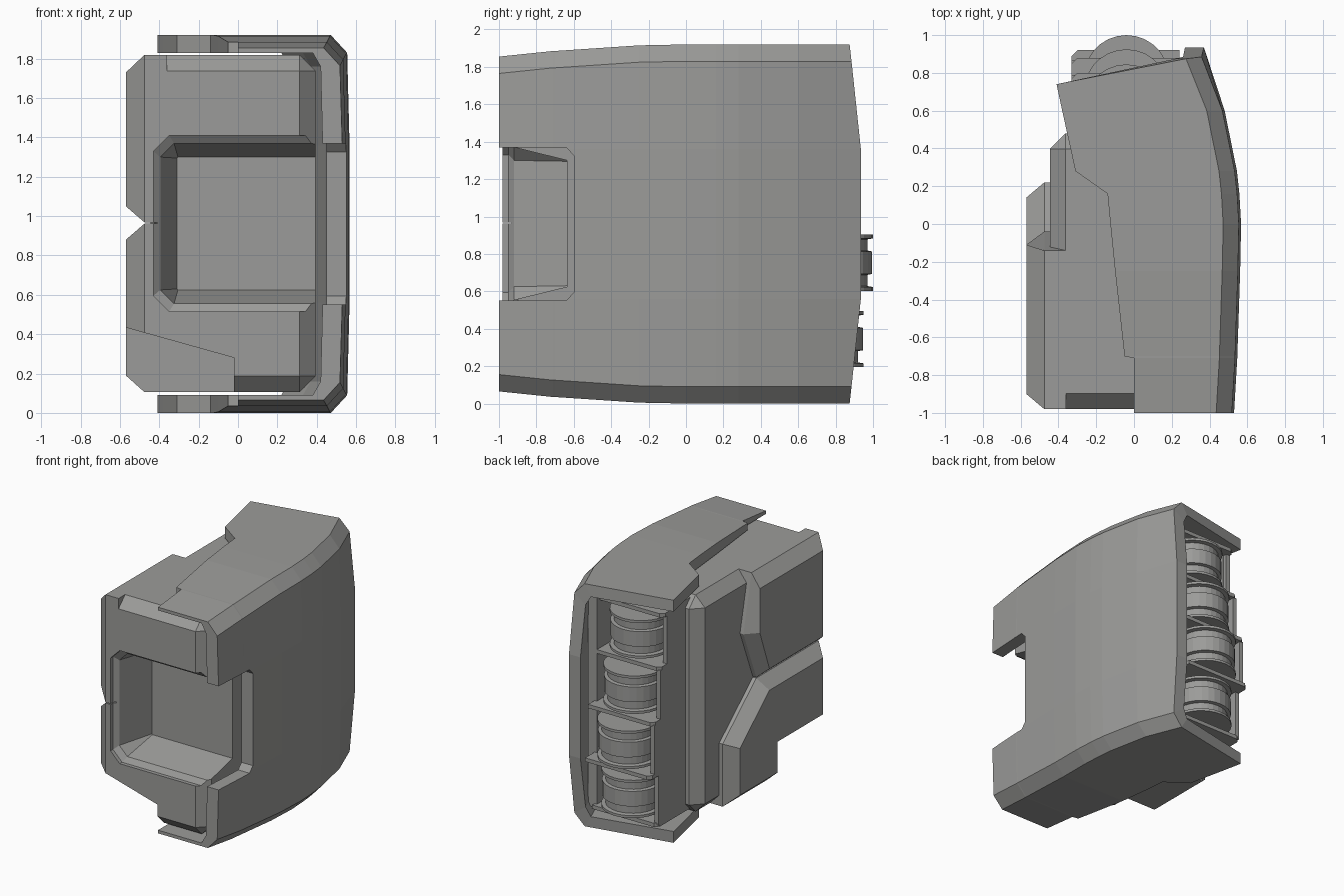
import bpy, bmesh, math

cube = bpy.data.objects.get("Cube")
if cube:
    bpy.data.objects.remove(cube)

grey = bpy.data.materials.new("plain grey")
grey.use_nodes = True
grey.diffuse_color = (0.33, 0.33, 0.32, 1)
grey.node_tree.nodes["Principled BSDF"].inputs["Base Color"].default_value = (0.33, 0.33, 0.32, 1)


def finish(name, bm):
    bmesh.ops.recalc_face_normals(bm, faces=bm.faces)
    mesh = bpy.data.meshes.new(name)
    bm.to_mesh(mesh)
    bm.free()
    mesh.materials.append(grey)
    ob = bpy.data.objects.new(name, mesh)
    bpy.context.collection.objects.link(ob)
    return ob


def loft(name, rings):
    """Skin closed rings of equal length and cap both ends."""
    bm = bmesh.new()
    rows = [[bm.verts.new(p) for p in ring] for ring in rings]
    n = len(rows[0])
    for a, b in zip(rows, rows[1:]):
        for i in range(n):
            j = (i + 1) % n
            bm.faces.new((a[i], a[j], b[j], b[i]))
    bm.faces.new(rows[0])
    bm.faces.new(rows[-1])
    return finish(name, bm)


def box(name, x0, x1, y0, y1, z0, z1, chamfer=0):
    ob = loft(name, [[(x0, y0, z), (x1, y0, z), (x1, y1, z), (x0, y1, z)] for z in (z0, z1)])
    if chamfer:
        mod = ob.modifiers.new("chamfer", 'BEVEL')
        mod.width, mod.segments = chamfer, 1
    return ob


def cut(ob, cutter):
    mod = ob.modifiers.new("cut", 'BOOLEAN')
    mod.operation, mod.solver, mod.object = 'DIFFERENCE', 'EXACT', cutter
    cutter.hide_render = True
    cutter.hide_set(True)


# Curved C-shaped outer shell: y, free edge x, outer wall x, half height
MID = 0.96
stations = [(-1, 0, .53, .895), (-.71, 0, .547, .925), (-.70, -.05, .547, .925),
            (-.25, -.1, .562, .955), (.0, -.125, .567, .96), (.16, -.14, .558, .96),
            (.28, -.31, .545, .96), (.6, -.38, .48, .96), (.9, -.41, .37, .96)]


def shell_half(y, edge, wall, h):
    """Upper half of the section: outer points, then inner points."""
    last = y == .9
    ys = (.74, .875, .885, .935) if last else (y,) * 4
    outer = [(edge, h), (wall - .095, h), (wall - .012, h - .09), (wall, .4)]
    inner = [(edge, .87), (wall - .15, .87), (wall - .11, .8), (wall - .1, .4)]
    return [[(x, v, z) for (x, z), v in zip(side, ys)] for side in (outer, inner)]


bm = bmesh.new()
rows = []
for s in stations:
    strip = []
    for half in shell_half(*s):
        full = [(x, y, MID + z) for x, y, z in half]
        full += [(x, y, MID - z) for x, y, z in reversed(half)]
        strip.append([bm.verts.new(p) for p in full])
    rows.append(strip[0] + strip[1][::-1])
for a, b in zip(rows, rows[1:]):
    for i in range(16):
        j = (i + 1) % 16
        bm.faces.new((a[i], a[j], b[j], b[i]))
for row in (rows[0], rows[-1]):
    for i in range(7):
        bm.faces.new((row[i], row[i + 1], row[14 - i], row[15 - i]))
shell = finish("outer_shell", bm)

# Side opening in the shell, with clipped rear corners
opening = [(-1.1, .55), (-.64, .55), (-.6, .595), (-.6, 1.325), (-.64, 1.37), (-1.1, 1.37)]
cut(shell, loft("opening_cutter", [[(x, y, z) for y, z in opening] for x in (.2, .8)]))

# Main body
body = box("main_body", -.445, .395, -.98, .48, .105, 1.82, .082)


# Raised side plates with sloping borders
def side_plate(name, face, border):
    return loft(name, [[(-.57, y, z) for y, z in face],
                       [(-.475, y, z) for y, z in border],
                       [(-.36, y, z) for y, z in border]])


upper = side_plate("upper_side_plate",
                   [(-.9, 1.05), (-.23, 1.05), (-.11, 1.38), (-.11, 1.73), (-.9, 1.73)],
                   [(-.98, .968), (-.2, .968), (-.04, 1.37), (-.14, 1.82), (-.98, 1.82)])
lower = side_plate("lower_side_plate",
                   [(-.9, .88), (-.23, .88), (.14, .56), (.14, .19), (-.9, .19)],
                   [(-.98, .962), (-.2, .962), (.22, .6), (.22, .105), (-.98, .105)])

# Front pocket, open towards the shell opening
def pocket_ring(y, x, z0, z1, c):
    return [(.7, y, z0), (x + c, y, z0), (x, y, z0 + c),
            (x, y, z1 - c), (x + c, y, z1), (.7, y, z1)]


pocket = loft("pocket_cutter", [pocket_ring(-1.1, -.43, .515, 1.41, .08),
                                pocket_ring(-.95, -.43, .515, 1.41, .08),
                                pocket_ring(-.92, -.395, .555, 1.37, .07),
                                pocket_ring(-.635, -.31, .625, 1.3, .005)])
cut(body, pocket)
cut(upper, pocket)
cut(lower, pocket)

# Slanted relief below the front corner
relief = loft("relief_cutter", [[(-.7, y, .47), (-.02, y, .28), (-.02, y, -.05), (-.7, y, -.05)]
                                for y in (-1.1, -.33)])
cut(body, relief)
cut(lower, relief)

# Rear core and roller cage
box("rear_core", -.33, .34, .35, .56, .13, 1.8)
box("cage_inner_wall", .22, .3, .5, .8, .13, 1.8)
box("cage_side_wall", -.33, -.29, .5, .68, .13, 1.8)


# Rollers: stacked flanges, grooves and a central tread
def roller(name, y, z):
    r = .225
    profile = [(r - .05, 0), (r, .0), (r, .02), (r - .03, .025), (r - .03, .085), (r - .005, .09),
               (r - .005, .21), (r - .03, .215), (r - .03, .275), (r, .28), (r, .3), (r - .05, .3)]
    n = 28
    return loft(name, [[(-.04 + q * math.cos(2 * math.pi * i / n),
                         y + q * math.sin(2 * math.pi * i / n), z + h) for i in range(n)]
                       for q, h in profile])


def shelf(name, reach, z):
    outline = [(-.33, .5), (-.33, reach - .03), (-.3, reach), (.24, reach), (.24, .5)]
    return loft(name, [[(x, y, z + h) for x, y in outline] for h in (-.015, .015)])


centres = [.725, .775, .7, .62]
for i, y in enumerate(centres):
    z = .195 + .408 * i
    roller(f"roller_{i + 1}", y, z)
    box(f"cage_post_{i + 1}", -.33, -.295, .5, y + .09, z - .05, z + .35)
for i, reach in enumerate([.83, .92, .88, .8, .76]):
    shelf(f"cage_shelf_{i + 1}", reach, .145 + .408 * i)
